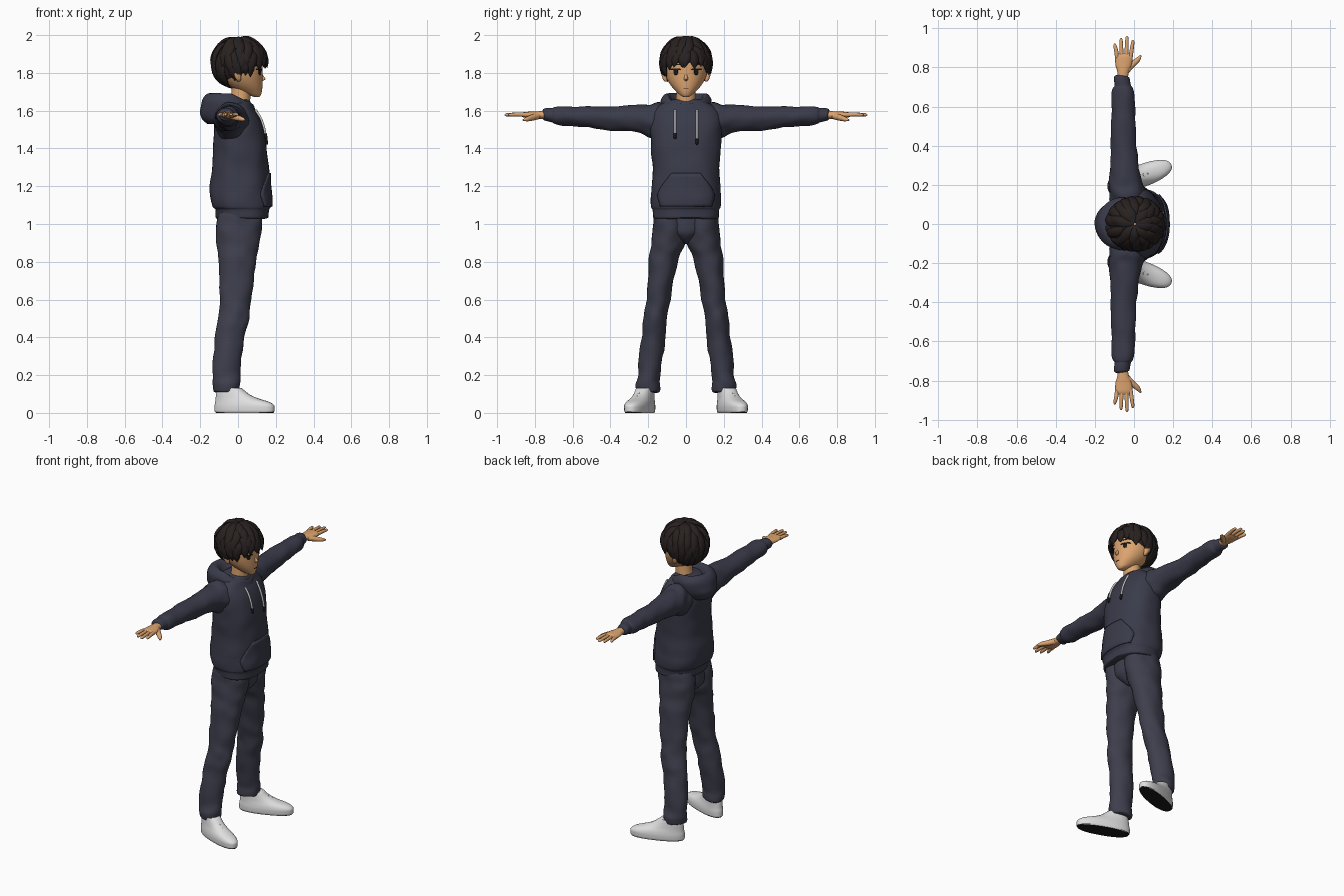
import bpy, bmesh, math, random
from mathutils import Vector, noise
from mathutils.bvhtree import BVHTree

if "Cube" in bpy.data.objects:
    bpy.data.objects.remove(bpy.data.objects["Cube"])

random.seed(4)


def material(name, r, g, b):
    m = bpy.data.materials.new(name)
    m.diffuse_color = (r, g, b, 1)
    m.use_nodes = True
    m.node_tree.nodes["Principled BSDF"].inputs["Base Color"].default_value = m.diffuse_color
    return m


TOP = material("navy_sweatshirt", 0.042, 0.044, 0.068)
PANTS = material("navy_trousers", 0.048, 0.049, 0.074)
SKIN = material("skin", 0.72, 0.37, 0.16)
HAIR = material("dark_hair", 0.021, 0.015, 0.014)
WHITE = material("off_white", 0.74, 0.74, 0.74)
BLACK = material("black", 0.01, 0.01, 0.011)


def skin(name, rows, mat, closed=True, caps=True, mirror=False, rough=0, freq=12):
    """Join rows of points into one smooth surface."""
    bm = bmesh.new()
    vs = [[bm.verts.new(p) for p in row] for row in rows]
    n = len(rows[0])
    for a, b in zip(vs, vs[1:]):
        for i in range(n if closed else n - 1):
            j = (i + 1) % n
            bm.faces.new((a[i], a[j], b[j], b[i]))
    if caps:
        bm.faces.new(vs[0])
        bm.faces.new(vs[-1])
    bmesh.ops.recalc_face_normals(bm, faces=bm.faces[:])
    bm.normal_update()
    if rough:
        for v in bm.verts:
            v.co += v.normal * rough * noise.noise(v.co * freq)
    me = bpy.data.meshes.new(name)
    bm.to_mesh(me)
    bm.free()
    me.materials.append(mat)
    ob = bpy.data.objects.new(name, me)
    bpy.context.collection.objects.link(ob)
    bpy.ops.object.select_all(action='DESELECT')
    ob.select_set(True)
    bpy.context.view_layer.objects.active = ob
    bpy.ops.object.shade_smooth_by_angle(angle=math.radians(50))
    if mirror:
        ob.modifiers.new("mirror", 'MIRROR').use_axis = (False, True, False)
    return ob


def smooth_path(secs, steps):
    """Interpolate tuples with limited tangents so nothing overshoots."""
    def tangent(a, b):
        if a * b <= 0:
            return 0
        return math.copysign(min(abs(a + b) / 2, 2 * abs(a), 2 * abs(b)), a)
    d = [[q - p for p, q in zip(a, b)] for a, b in zip(secs, secs[1:])]
    m = [d[0]] + [[tangent(p, q) for p, q in zip(a, b)] for a, b in zip(d, d[1:])] + [d[-1]]
    out = []
    for k in range(len(d)):
        for s in range(steps):
            t = s / steps
            h = (2*t**3 - 3*t*t + 1, t**3 - 2*t*t + t, 3*t*t - 2*t**3, t**3 - t*t)
            out.append([h[0]*a + h[1]*b + h[2]*c + h[3]*e
                        for a, b, c, e in zip(secs[k], m[k], secs[k+1], m[k+1])])
    return out + [list(secs[-1])]


def loft(name, secs, mat, n=32, steps=4, power=2.0, warp=None, **kw):
    """Sections are (centre, half-axis U, half-axis V)."""
    rows = []
    for f in smooth_path([tuple(c) + tuple(u) + tuple(v) for c, u, v in secs], steps):
        c, u, v = Vector(f[:3]), Vector(f[3:6]), Vector(f[6:])
        row = []
        for i in range(n):
            a = 2 * math.pi * i / n
            x, y = math.cos(a), math.sin(a)
            x = math.copysign(abs(x) ** (2 / power), x)
            y = math.copysign(abs(y) ** (2 / power), y)
            p = c + u * x + v * y
            row.append(warp(p) if warp else p)
        rows.append(row)
    return skin(name, rows, mat, **kw)


def zs(z, cx, cy, rx, ry):
    return (cx, cy, z), (rx, 0, 0), (0, ry, 0)


def ys(y, cx, cz, rx, rz):
    return (cx, y, cz), (rx, 0, 0), (0, 0, rz)


def tube(name, pts, radii, mat, n=10, **kw):
    d = (Vector(pts[-1]) - Vector(pts[0])).normalized()
    u = d.cross(Vector((0.3, 0.1, 1) if abs(d.z) < 0.8 else (1, 0, 0))).normalized()
    v = d.cross(u)
    return loft(name, [(p, u * r, v * r) for p, r in zip(pts, radii)], mat, n=n, steps=3, **kw)


def front_of(ob):
    """Return a function giving the front surface x at a given y and z."""
    tree = BVHTree.FromPolygons([v.co for v in ob.data.vertices],
                                [p.vertices[:] for p in ob.data.polygons])
    return lambda y, z: tree.ray_cast(Vector((1, y, z)), Vector((-1, 0, 0)))[0].x


def patch(name, front, outline, mat, lift, thick, mirror=False):
    """Thin plate following a front surface; outline rows are (z, y0, y1)."""
    rows = []
    for z, a, b in smooth_path(outline, 4):
        ysn = [a + (b - a) * i / 16 for i in range(17)]
        rows.append([(front(y, z) + lift, y, z) for y in ysn])
    ob = skin(name, rows, mat, closed=False, caps=False, mirror=mirror)
    sol = ob.modifiers.new("thickness", 'SOLIDIFY')
    sol.thickness, sol.offset = thick, 0


# Sweatshirt body: z, back x, front x, half width
body = [(1.028, -.10, .15, .155), (1.034, -.115, .163, .175), (1.075, -.118, .165, .177),
        (1.09, -.135, .172, .183), (1.14, -.148, .174, .186), (1.2, -.148, .168, .181),
        (1.3, -.137, .163, .178), (1.4, -.13, .153, .184), (1.5, -.128, .136, .19),
        (1.57, -.125, .11, .185), (1.62, -.115, .08, .155), (1.645, -.095, .065, .115), (1.66, -.07, .05, .07)]
torso = loft("sweatshirt_body", [zs(z, (a + b) / 2, 0, (b - a) / 2, w) for z, a, b, w in body],
             TOP, n=48, power=2.3, rough=.006)
torso_front = front_of(torso)
patch("front_pocket", torso_front, [(1.092, -.135, .135), (1.15, -.15, .15), (1.18, -.14, .14), (1.27, -.075, .075)],
      TOP, .004, .009)

# Sleeves with cuffs
loft("sleeve", [ys(.08, -.035, 1.53, .08, .09), ys(.14, -.035, 1.54, .09, .103), ys(.19, -.038, 1.547, .088, .088),
                ys(.25, -.047, 1.557, .077, .075), ys(.4, -.052, 1.56, .066, .063), ys(.55, -.055, 1.567, .061, .054),
                ys(.66, -.057, 1.572, .058, .049), ys(.695, -.058, 1.574, .052, .042), ys(.707, -.058, 1.575, .042, .035),
                ys(.75, -.058, 1.577, .038, .032), ys(.756, -.058, 1.577, .03, .025)],
     TOP, mirror=True, rough=.009, freq=16)


# Folded hood round the neck, dipping at the front
def dip(p):
    return Vector((p.x, p.y, p.z - max(0, p.x + .03) * .55))


loft("hood", [zs(1.53, -.075, 0, .09, .075), zs(1.555, -.07, 0, .122, .105), zs(1.6, -.056, 0, .144, .128),
              zs(1.65, -.05, 0, .144, .135), zs(1.682, -.044, 0, .13, .12), zs(1.692, -.035, 0, .113, .104),
              zs(1.68, -.026, 0, .097, .088), zs(1.64, -.015, 0, .08, .075), zs(1.59, -.01, 0, .06, .06)],
     TOP, n=40, warp=dip, rough=.007)

# Drawstrings with dark tips
for side, low in ((-1, 1.45), (1, 1.42)):
    def hang(z):
        return (torso_front(side * .058, z) + .008, side * .058, z)
    tube("drawstring", [hang(z) for z in (1.605, 1.56, 1.51, low + .03)], [.006] * 4, WHITE)
    tube("drawstring_tip", [hang(low + .03), hang(low + .015), hang(low)], [.008, .008, .006], BLACK)

# Trousers
loft("trouser_leg", [zs(1.06, .01, .085, .11, .083), zs(1.0, .005, .085, .12, .089), zs(.93, 0, .09, .115, .091),
                     zs(.88, -.001, .101, .108, .086), zs(.8, -.003, .12, .1, .075), zs(.6, -.013, .148, .083, .063),
                     zs(.5, -.022, .16, .08, .062), zs(.4, -.046, .172, .077, .0625), zs(.2, -.063, .195, .073, .06),
                     zs(.15, -.062, .2, .072, .063), zs(.115, -.062, .2, .068, .06), zs(.108, -.06, .2, .05, .045)],
     PANTS, steps=6, mirror=True, rough=.009, freq=14)
loft("trouser_seat", [zs(.895, 0, 0, .05, .02), zs(.925, 0, 0, .095, .06), zs(.97, .003, 0, .116, .12),
                      zs(1.06, .01, 0, .112, .13)], PANTS)

# Shoes, turned outwards, with dark undersides
yaw = math.radians(20)
fwd, out = Vector((math.cos(yaw), math.sin(yaw), 0)), Vector((-math.sin(yaw), math.cos(yaw), 0))
shoe = loft("shoe", [(Vector((.035, .245, z)) + fwd * c, fwd * l, out * w) for z, c, l, w in
                     [(0, 0, .16, .052), (.012, 0, .167, .057), (.033, 0, .167, .058), (.055, -.01, .154, .055),
                      (.078, -.045, .116, .049), (.1, -.068, .09, .046), (.132, -.085, .065, .043)]],
            WHITE, power=2.3, mirror=True)
shoe.data.materials.append(BLACK)
for p in shoe.data.polygons:
    p.material_index = 1 if p.normal.z < -.5 and p.center.z < .02 else 0
for k in range(3):
    c = Vector((.035, .245, .104 - k * .014)) + fwd * (.012 + k * .024)
    tube("shoe_lace", [c - out * .028 - Vector((0, 0, .012)), c, c + out * .028 - Vector((0, 0, .012))],
         [.004] * 3, WHITE, n=8, mirror=True)

# Hands
loft("palm", [ys(.735, -.058, 1.577, .026, .02), ys(.775, -.056, 1.577, .029, .02), ys(.815, -.053, 1.577, .042, .018),
              ys(.855, -.052, 1.578, .045, .015), ys(.872, -.052, 1.578, .038, .009)], SKIN, n=20, mirror=True)
for x0, x1, tip in ((-.086, -.098, .922), (-.063, -.066, .95), (-.04, -.036, .96), (-.018, -.006, .94)):
    tube("finger", [(x0, .85, 1.578), ((x0 + x1) / 2, .89, 1.58), (x1, tip - .008, 1.578), (x1, tip, 1.577)],
         [.0115, .0105, .008, .003], SKIN, mirror=True)
tube("thumb", [(-.04, .785, 1.572), (-.008, .815, 1.563), (.022, .842, 1.555), (.036, .862, 1.55)],
     [.018, .016, .012, .004], SKIN, mirror=True)

# Head, neck, ears, nose
head = loft("head", [zs(1.672, .1, 0, .012, .012), zs(1.682, .088, 0, .032, .03), zs(1.7, .066, 0, .06, .05),
                     zs(1.73, .042, 0, .087, .078), zs(1.765, .024, 0, .106, .1), zs(1.8, .015, 0, .115, .112),
                     zs(1.85, .008, 0, .122, .118), zs(1.9, .005, 0, .115, .112), zs(1.95, 0, 0, .08, .08),
                     zs(1.97, 0, 0, .03, .03)], SKIN, n=40)
loft("neck", [zs(1.58, -.005, 0, .06, .062), zs(1.65, .012, 0, .052, .053), zs(1.76, .02, 0, .05, .05)], SKIN)
loft("ear", [zs(1.755, .005, .106, .006, .006), zs(1.768, .002, .112, .014, .012), zs(1.8, -.006, .118, .022, .013),
             zs(1.818, -.008, .118, .016, .01), zs(1.824, -.008, .116, .005, .004)], SKIN, n=14, mirror=True)
tube("nose", [(.122, 0, 1.8), (.129, 0, 1.78), (.135, 0, 1.766), (.125, 0, 1.756)], [.004, .009, .011, .004], SKIN)

# Eyes, brows and mouth as thin plates
face = front_of(head)
patch("upper_lash", face, [(1.815, .026, .084), (1.823, .032, .08)], BLACK, .001, .003, True)
patch("iris", face, [(1.79, .048, .06), (1.8, .043, .066), (1.816, .043, .066)], BLACK, .001, .002, True)
patch("eyebrow", face, [(1.842, .03, .085), (1.848, .034, .08)], HAIR, .001, .003, True)
patch("mouth", face, [(1.718, -.014, .014), (1.721, -.014, .014)], HAIR, .001, .002)


# Hair: a close cap covered by tapered locks
def on_scalp(r, phi, theta):
    return Vector((.006 + .142 * r * math.sin(theta) * math.cos(phi),
                   .13 * r * math.sin(theta) * math.sin(phi), 1.855 + .134 * r * math.cos(theta)))


def hair_end(phi):
    return math.radians(92 + 58 * (1 - math.cos(phi)) / 2)


skin("hair_cap", [[on_scalp(.98, k * math.pi / 24, (.02 + .95 * t / 16) * hair_end(k * math.pi / 24))
                   for k in range(48)] for t in range(17)], HAIR, caps=False)
for start, end, count in ((.03, .5, 9), (.2, .75, 15), (.45, .93, 20), (.6, 1.06, 24)):
    for k in range(count):
        phi = 2 * math.pi * (k + random.uniform(.2, .8)) / count
        reach = hair_end(phi) * random.uniform(.95, 1.05)
        lean = random.uniform(-.22, .22)
        secs = []
        for f, r, w, t in ((0, .95, .012, .006), (.3, .995, .026, .013), (.65, 1.01, .024, .013), (1, 1.06, .002, .002)):
            a = phi + lean * f
            th = (start + (end - start) * f) * reach
            c = on_scalp(r, a, th)
            v = (c - Vector((.006, 0, 1.855))).normalized()
            secs.append((c, Vector((-math.sin(a), math.cos(a), 0)) * w, v * t))
        loft("hair_lock", secs, HAIR, n=8, steps=3)
